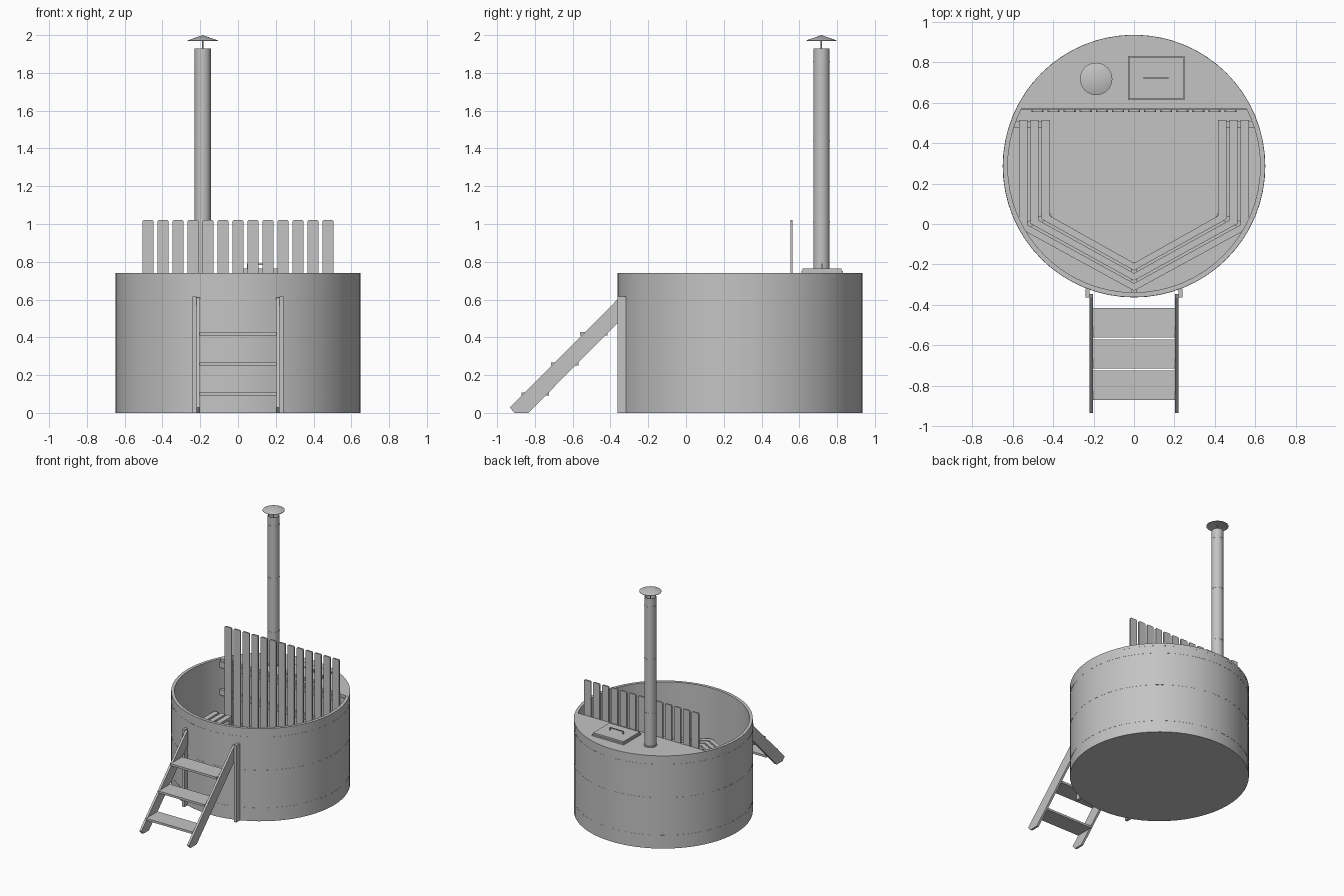
import bpy, bmesh, math
from mathutils import Vector

cube = bpy.data.objects.get("Cube")
if cube:
    bpy.data.objects.remove(cube, do_unlink=True)

grey = bpy.data.materials.new("plain_grey")
grey.use_nodes = True
colour = (0.55, 0.55, 0.55, 1)
grey.diffuse_color = colour
grey.node_tree.nodes["Principled BSDF"].inputs["Base Color"].default_value = colour

TUB_Y, TUB_R, TUB_IN, RIM = 0.286, 0.648, 0.624, 0.74


def finish(name, bm, smooth=False):
    bmesh.ops.remove_doubles(bm, verts=bm.verts, dist=1e-5)
    bmesh.ops.recalc_face_normals(bm, faces=bm.faces)
    mesh = bpy.data.meshes.new(name)
    bm.to_mesh(mesh)
    bm.free()
    mesh.materials.append(grey)
    if smooth:
        for p in mesh.polygons:
            p.use_smooth = True
        mesh.set_sharp_from_angle(angle=math.radians(35))
    obj = bpy.data.objects.new(name, mesh)
    bpy.context.collection.objects.link(obj)
    return obj


def prism(name, points, axis, lo, hi, smooth=False):
    """Extrude a flat outline along x, y or z."""
    place = {"x": lambda a, b, d: (d, a, b),
             "y": lambda a, b, d: (a, d, b),
             "z": lambda a, b, d: (a, b, d)}[axis]
    bm = bmesh.new()
    face = bm.faces.new([bm.verts.new(place(a, b, lo)) for a, b in points])
    ext = bmesh.ops.extrude_face_region(bm, geom=[face])
    verts = [v for v in ext["geom"] if isinstance(v, bmesh.types.BMVert)]
    bmesh.ops.translate(bm, verts=verts, vec=place(0, 0, hi - lo))
    # the starting face is kept as the near cap
    if not face.is_valid:
        bmesh.ops.holes_fill(bm, edges=bm.edges)
    return finish(name, bm, smooth)


def box(name, x0, x1, y0, y1, z0, z1):
    return prism(name, [(x0, y0), (x1, y0), (x1, y1), (x0, y1)], "z", z0, z1)


def lathe(name, profile, x, y, segments=64):
    """Spin a radius/height profile round a vertical axis."""
    bm = bmesh.new()
    verts = [bm.verts.new((x + r, y, z)) for r, z in profile]
    edges = [bm.edges.new(pair) for pair in zip(verts, verts[1:])]
    bmesh.ops.spin(bm, geom=verts + edges, cent=(x, y, 0), axis=(0, 0, 1),
                   angle=math.tau, steps=segments)
    return finish(name, bm, True)


def bar(name, a, b, width, z0, z1):
    """Flat-lying bar between two plan points."""
    a, b = Vector(a), Vector(b)
    d = (b - a).normalized()
    n = Vector((-d.y, d.x)) * width / 2
    return prism(name, [a + n, b + n, b - n, a - n], "z", z0, z1)


# Tub shell with floor, and its hoops
lathe("tub", [(0, 0), (TUB_R, 0), (TUB_R, RIM), (TUB_IN, RIM), (TUB_IN, 0.05), (0, 0.05)], 0, TUB_Y)
for z in (0.1, 0.4, 0.665):
    r = TUB_R + 0.001
    lathe("hoop", [(TUB_R - 0.01, z - 0.007), (r, z - 0.007), (r, z + 0.007), (TUB_R - 0.01, z + 0.007)], 0, TUB_Y)

# Deck over the stove compartment
DECK_Y = 0.57
start = math.asin((DECK_Y - TUB_Y) / TUB_R)
arc = []
for i in range(33):
    t = start + (math.pi - 2 * start) * i / 32
    arc.append((TUB_R * math.cos(t), TUB_Y + TUB_R * math.sin(t)))
prism("deck", arc, "z", RIM - 0.02, RIM + 0.001)

# Slatted fence and its rails
for i in range(13):
    x = (i - 6) * 0.0794
    w, c, top = 0.03, 0.006, 1.02
    prism("fence_slat", [(x - w, 0.05), (x + w, 0.05), (x + w, top - c), (x + w - c, top),
                         (x - w + c, top), (x - w, top - c)], "y", 0.553, 0.565)
for z in (0.24, 0.475, 0.695):
    box("fence_rail", -0.56, 0.56, 0.565, 0.59, z - 0.023, z + 0.023)

# Stove lid with frame and handle
box("lid_frame", -0.03, 0.25, 0.612, 0.83, RIM, RIM + 0.012)
box("lid", -0.024, 0.244, 0.618, 0.824, RIM + 0.012, 0.765)
for x in (0.047, 0.165):
    box("handle_post", x, x + 0.006, 0.717, 0.723, 0.765, 0.79)
box("handle_grip", 0.047, 0.171, 0.717, 0.723, 0.784, 0.79)

# Chimney pipe, joint rings and rain cap
CX, CY = -0.187, 0.717
lathe("chimney", [(0.043, RIM), (0.043, 1.93), (0.039, 1.93), (0.039, 1.88), (0, 1.88)], CX, CY, 32)
for z in (1.01, 1.44, 1.86):
    lathe("chimney_joint", [(0.042, z - 0.003), (0.0445, z - 0.003), (0.0445, z + 0.003), (0.042, z + 0.003)], CX, CY, 32)
lathe("chimney_collar", [(0.043, 0.752), (0.047, 0.75), (0.047, RIM)], CX, CY, 32)
lathe("cap_rod", [(0.004, 1.88), (0.004, 1.985)], CX, CY, 8)
lathe("rain_cap", [(0, 2.0), (0.08, 1.972), (0.08, 1.969), (0, 1.99)], CX, CY, 32)

# Benches: three mitred slats along each side and to the front
BENCH = 0.34


def corner(t):
    return Vector((0.415 + 0.153 * t, 0.04 - 0.06 * t))


def centre(t):
    return Vector((0, -0.193 - 0.137 * t))


for s in (-1, 1):
    def flip(points):
        return [(s * p[0], p[1]) for p in points]
    for k in range(3):
        t0 = k * 0.365
        t1 = t0 + 0.27
        a, b = corner(t0), corner(t1)
        prism("side_bench_slat", flip([a, b, (b.x, 0.515), (a.x, 0.515)]), "z", BENCH - 0.02, BENCH)
        prism("front_bench_slat", flip([a, b, centre(t1), centre(t0)]), "z", BENCH - 0.02, BENCH)
    low, high = BENCH - 0.06, BENCH - 0.02
    bar("bench_support", *flip([(0.415, 0.493), (0.595, 0.493)]), 0.03, low, high)
    bar("mitre_support", *flip([(0.41, 0.045), (0.555, -0.015)]), 0.03, low, high)
bar("centre_support", (0, -0.19), (0, -0.34), 0.03, BENCH - 0.06, BENCH - 0.02)

# Ladder: posts, sloping stringers and treads
for s in (-1, 1):
    box("ladder_post", *sorted((s * 0.219, s * 0.24)), -0.363, -0.318, 0, 0.615)
    prism("ladder_stringer", [(-0.933, 0.028), (-0.907, 0), (-0.835, 0), (-0.363, 0.475), (-0.345, 0.493),
                              (-0.345, 0.61), (-0.363, 0.6)], "x", *sorted((s * 0.202, s * 0.219)))
for i in range(3):
    y, z = -0.87 + 0.155 * i, 0.092 + 0.159 * i
    box("ladder_tread", -0.203, 0.203, y, y + 0.145, z, z + 0.017)
